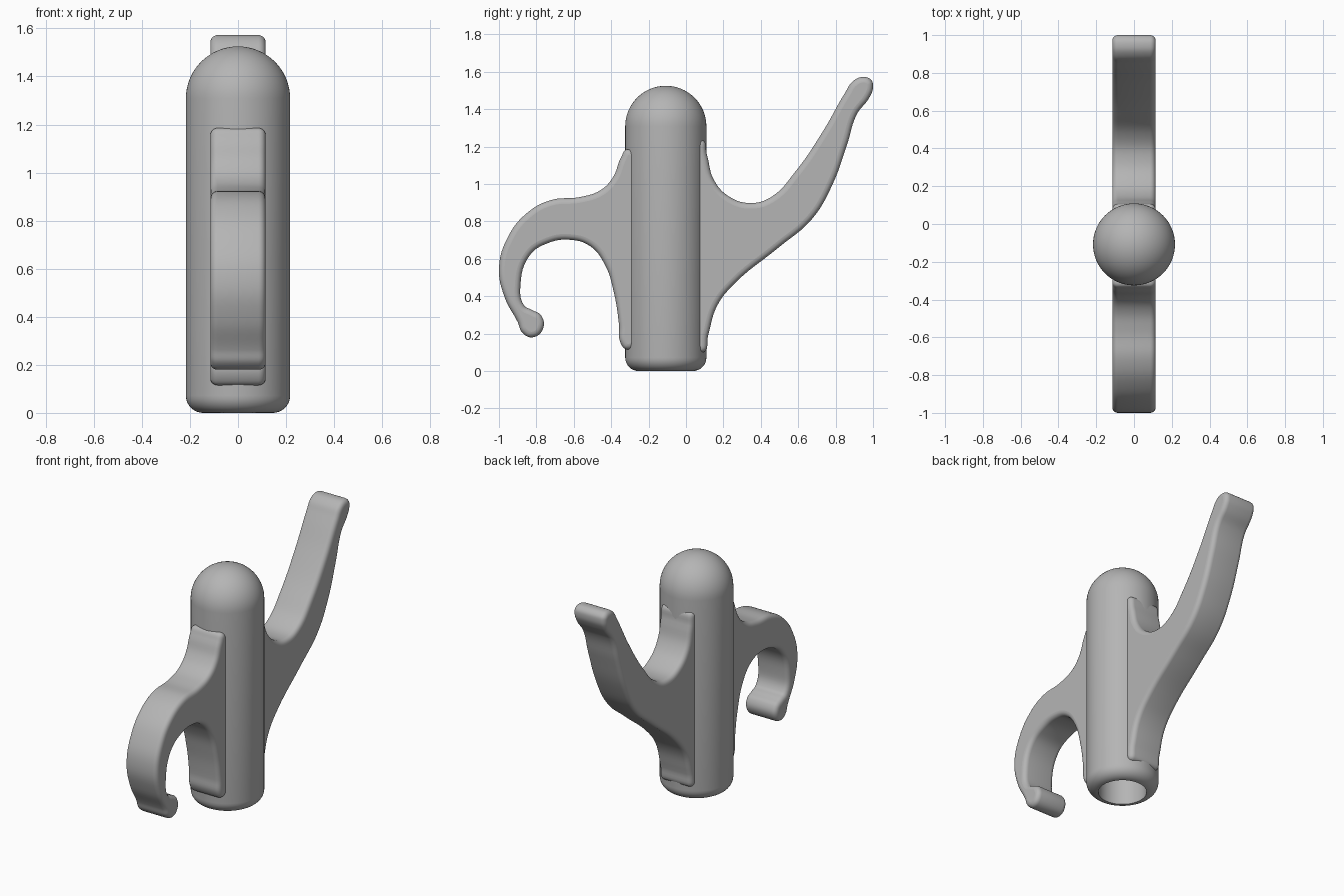
import bpy, bmesh, math
from math import sin, cos, pi
from mathutils import Matrix

cube = bpy.data.objects.get("Cube")
if cube:
    bpy.data.objects.remove(cube, do_unlink=True)

grey = bpy.data.materials.new("plain_grey")
grey.use_nodes = True
COLOUR = (0.46, 0.46, 0.46, 1)
grey.diffuse_color = COLOUR
grey.node_tree.nodes["Principled BSDF"].inputs["Base Color"].default_value = COLOUR

POST_Y = -0.108
RADIUS, HEIGHT, BORE, FILLET = 0.217, 1.525, 0.145, 0.072
HALF_WIDTH, ROUND = 0.115, 0.03


def finish(obj, angle):
    bpy.ops.object.select_all(action="DESELECT")
    obj.select_set(True)
    bpy.context.view_layer.objects.active = obj
    if obj.type == "CURVE":
        bpy.ops.object.convert(target="MESH")
        obj = bpy.context.object
    obj.data.materials.clear()
    obj.data.materials.append(grey)
    bpy.ops.object.shade_smooth_by_angle(angle=math.radians(angle))


# Hollow post: bore, rounded foot, straight wall and dome, turned about z
def make_post():
    profile = [(0, 1.3), (BORE, 1.3), (BORE, 0)]
    for i in range(1, 9):
        a = i / 8 * pi / 2
        profile.append((BORE + FILLET * sin(a), FILLET * (1 - cos(a))))
    for i in range(17):
        a = i / 16 * pi / 2
        profile.append((RADIUS * cos(a), HEIGHT - RADIUS + RADIUS * sin(a)))
    bm = bmesh.new()
    verts = [bm.verts.new((r, 0, z)) for r, z in profile]
    edges = [bm.edges.new(pair) for pair in zip(verts, verts[1:])]
    bmesh.ops.spin(bm, geom=verts + edges, cent=(0, 0, 0), axis=(0, 0, 1),
                   angle=2 * pi, steps=64)
    bmesh.ops.remove_doubles(bm, verts=bm.verts, dist=0.0005)
    bmesh.ops.recalc_face_normals(bm, faces=bm.faces)
    mesh = bpy.data.meshes.new("post")
    bm.to_mesh(mesh)
    bm.free()
    post = bpy.data.objects.new("post", mesh)
    post.location.y = POST_Y
    bpy.context.collection.objects.link(post)
    finish(post, 40)


# Flat arm: smooth side outline (y, z), thickened along x with rounded rims
def make_arm(name, outline):
    curve = bpy.data.curves.new(name, "CURVE")
    curve.dimensions = "2D"
    curve.fill_mode = "BOTH"
    curve.resolution_u = 6
    curve.extrude = HALF_WIDTH - ROUND
    curve.bevel_depth = ROUND
    curve.bevel_resolution = 4
    curve.offset = -ROUND
    spline = curve.splines.new("BEZIER")
    spline.bezier_points.add(len(outline) - 1)
    for point, (y, z) in zip(spline.bezier_points, outline):
        point.co = (y, z, 0)
        point.handle_left_type = point.handle_right_type = "AUTO"
    spline.use_cyclic_u = True
    arm = bpy.data.objects.new(name, curve)
    arm.rotation_euler = (pi / 2, 0, pi / 2)
    bpy.context.collection.objects.link(arm)
    finish(arm, 40)


make_post()

make_arm("front_hook", [
    (-0.26, 1.15), (-0.315, 1.185), (-0.348, 1.14), (-0.39, 1.037),
    (-0.455, 0.968), (-0.567, 0.93), (-0.722, 0.914), (-0.85, 0.845),
    (-0.952, 0.717), (-1.0, 0.55), (-0.968, 0.39), (-0.9, 0.262),
    (-0.875, 0.205), (-0.82, 0.18), (-0.765, 0.225), (-0.773, 0.295),
    (-0.82, 0.325), (-0.865, 0.35), (-0.885, 0.46), (-0.834, 0.62),
    (-0.738, 0.684), (-0.626, 0.702), (-0.513, 0.668), (-0.433, 0.567),
    (-0.385, 0.417), (-0.358, 0.246), (-0.35, 0.15), (-0.315, 0.115),
    (-0.26, 0.15)])

make_arm("back_arm", [
    (0.04, 1.2), (0.086, 1.235), (0.112, 1.155), (0.15, 1.02),
    (0.235, 0.93), (0.348, 0.898), (0.455, 0.93), (0.583, 1.064),
    (0.733, 1.283), (0.85, 1.487), (0.893, 1.55), (0.947, 1.572),
    (0.99, 1.556), (1.0, 1.519), (0.979, 1.46), (0.914, 1.374),
    (0.861, 1.21), (0.78, 0.99), (0.674, 0.813), (0.492, 0.658),
    (0.257, 0.465), (0.166, 0.348), (0.118, 0.19), (0.092, 0.1),
    (0.04, 0.14)])
